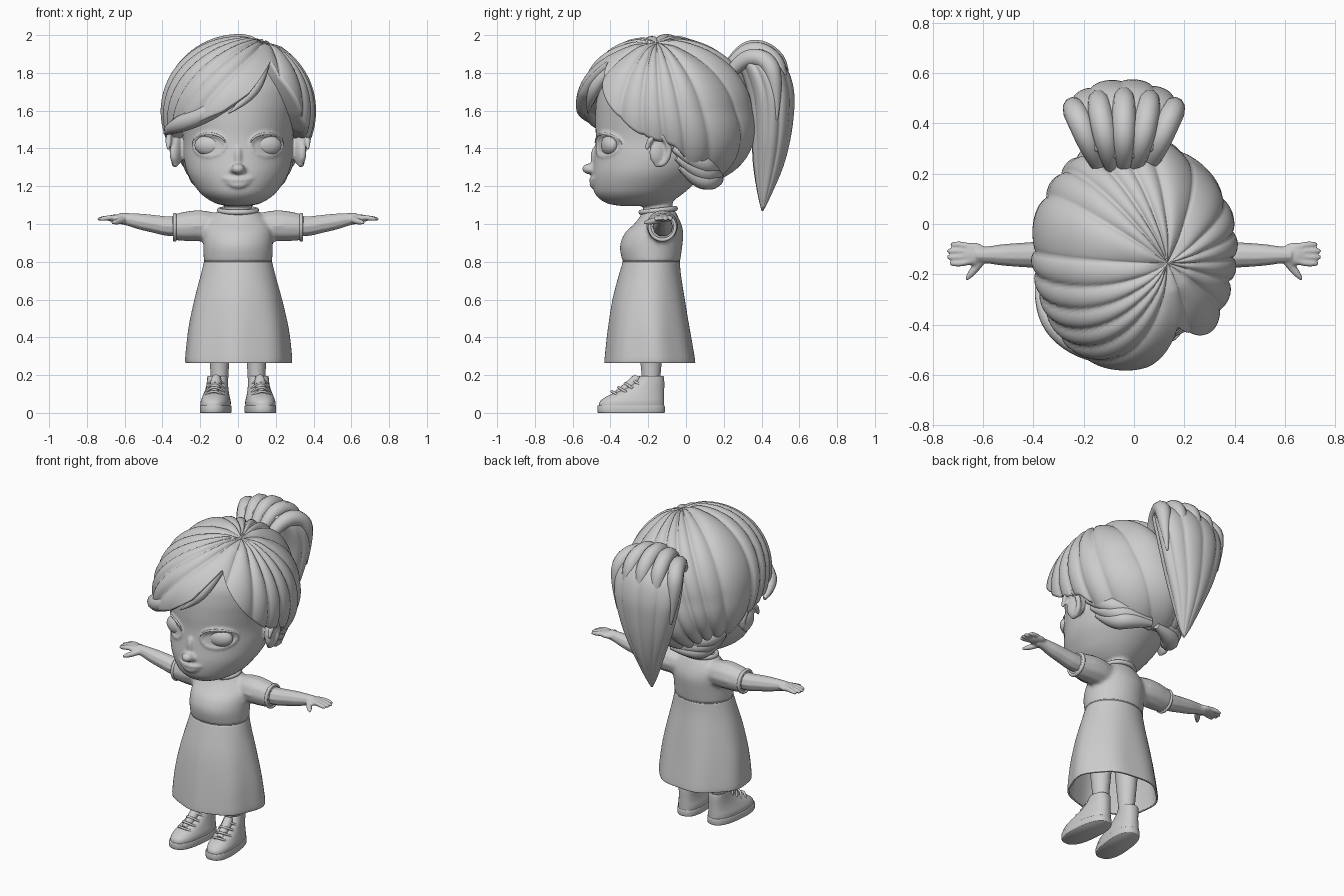
import bpy
from math import sin, cos, pi, sqrt, atan2, acos
from mathutils import Vector

if "Cube" in bpy.data.objects:
    bpy.data.objects.remove(bpy.data.objects["Cube"])

def mesh(name, verts, faces):
    me = bpy.data.meshes.new(name)
    me.from_pydata(verts, [], faces)
    me.shade_smooth()
    ob = bpy.data.objects.new(name, me)
    bpy.context.collection.objects.link(ob)
    return ob

def select(obs):
    bpy.ops.object.select_all(action='DESELECT')
    for ob in obs:
        ob.select_set(True)
    bpy.context.view_layer.objects.active = obs[0]

def blend(name, obs, voxel, smooth):
    """Fuse overlapping parts into one soft sculpted skin."""
    select(obs)
    bpy.ops.object.join()
    ob = bpy.context.object
    ob.name = name
    m = ob.modifiers.new("fuse", 'REMESH')
    m.mode, m.voxel_size, m.use_smooth_shade = 'VOXEL', voxel, True
    ob.modifiers.new("soften", 'SMOOTH').iterations = smooth

def catmull(rows, k):
    out = []
    for i in range(len(rows) - 1):
        a, b, c, d = (rows[max(0, min(len(rows) - 1, i + o))] for o in (-1, 0, 1, 2))
        out += [[q + .5 * t * (r - p + t * (2*p - 5*q + 4*r - s + t * (3*(q - r) + s - p)))
                 for p, q, r, s in zip(a, b, c, d)] for t in [j / k for j in range(k)]]
    return out + [list(rows[-1])]

def loft(name, rows, seg=40, mod=lambda a, z: 1, e=1, cx=0, caps=True, k=4):
    """Stack of horizontal rings; each row is z, half width, front y, back y."""
    rows, V, F = catmull(rows, k), [], []
    for z, rx, yf, yb in rows:
        for a in [2 * pi * j / seg for j in range(seg)]:
            c, s = (abs(v)**e * (1 if v > 0 else -1) * mod(a, z) for v in (cos(a), sin(a)))
            V.append((cx + rx * c, (yf + yb) / 2 + (yb - yf) / 2 * s, z))
    for i in range(len(rows) - 1):
        F += [(i*seg + j, i*seg + (j+1) % seg, (i+1)*seg + (j+1) % seg, (i+1)*seg + j) for j in range(seg)]
    if caps:
        F += [tuple(reversed(range(seg))), tuple(range((len(rows) - 1) * seg, len(rows) * seg))]
    return mesh(name, V, F)

def tube(name, pts, radii, closed=False):
    cu = bpy.data.curves.new(name, 'CURVE')
    cu.dimensions, cu.bevel_depth, cu.bevel_resolution, cu.use_fill_caps = '3D', 1, 3, True
    sp = cu.splines.new('NURBS')
    sp.points.add(len(pts) - 1)
    for p, co, r in zip(sp.points, pts, radii):
        p.co, p.radius = (*co, 1), r
    sp.order_u, sp.resolution_u, sp.use_endpoint_u, sp.use_cyclic_u = 3, 5, not closed, closed
    ob = bpy.data.objects.new(name, cu)
    bpy.context.collection.objects.link(ob)
    select([ob])
    bpy.ops.object.convert(target='MESH')
    bpy.context.object.data.shade_smooth()
    return bpy.context.object

def ball(name, loc, scale, rot=(0, 0, 0)):
    bpy.ops.mesh.primitive_uv_sphere_add(segments=28, ring_count=18, location=loc, rotation=rot)
    ob = bpy.context.object
    ob.name, ob.scale = name, scale
    ob.data.shade_smooth()
    return ob

def scallop(x):
    return abs(sin(x)) ** .6

# Head shape
FACE = [(1.095, .05, -.34, -.14), (1.11, .12, -.42, -.09), (1.15, .185, -.475, -.03), (1.2, .228, -.493, .03),
        (1.27, .268, -.497, .1), (1.35, .286, -.488, .16), (1.45, .29, -.478, .2), (1.55, .305, -.48, .22),
        (1.65, .32, -.475, .22), (1.75, .31, -.45, .19), (1.85, .23, -.37, .12), (1.9, .08, -.2, 0)]

def face(x, z, out=0):
    a, b = next((a, b) for a, b in zip(FACE, FACE[1:]) if a[0] <= z <= b[0])
    rx, yf, yb = (p + (z - a[0]) / (b[0] - a[0]) * (q - p) for p, q in zip(a[1:], b[1:]))
    return Vector((x, (yf + yb)/2 - (yb - yf)/2 * sqrt(max(0, 1 - (x/rx)**2)) - out, z))

# Nose, mouth, neck and bodice
xs = [i / 4 for i in range(-4, 5)]
ring = [2 * pi * i / 16 for i in range(16)]
head = [loft("head", FACE, 64), ball("nose_tip", (0, -.512, 1.292), (.036, .038, .028)),
        ball("nose_bridge", (0, -.474, 1.34), (.024, .03, .07), (.12, 0, 0)),
        tube("upper_lip", [face(x*.085, 1.232 + .012*x*x, .003) for x in xs], [.003 + .013*(1 - x*x) for x in xs]),
        tube("lower_lip", [face(x*.07, 1.205 + .022*x*x, .001) for x in xs], [.003 + .014*(1 - x*x) for x in xs]),
        loft("neck", [(1.0, .085, -.235, -.06), (1.1, .075, -.225, -.07), (1.22, .08, -.23, -.06)], 32)]
bodice = [loft("bodice", [(.795, .181, -.335, -.032), (.88, .184, -.35, -.02), (.95, .183, -.325, -.014),
                          (1.0, .17, -.275, -.025), (1.045, .135, -.24, -.045), (1.075, .095, -.235, -.06)])]

for s, side in ((1, "left"), (-1, "right")):
    # Eye, lid, lashes and ear
    ball(side + "_eye", face(s*.15, 1.417, -.03), (.082, .045, .056), (0, 0, s*.25))
    tube(side + "_lashes", [face(s*(.153 + .088*cos(a/2)), 1.42 + .058*sin(a/2), .01) for a in ring],
         [.002 + .005*sin(a/2) for a in ring])
    head += [tube("lid", [face(s*(.15 + .085*cos(a)), 1.417 + .06*sin(a), -.003) for a in ring],
                  [.01 + .006*max(0, sin(a)) for a in ring], True),
             ball("nostril", (s*.027, -.495, 1.285), (.018, .02, .016)),
             ball("ear", (s*.325, -.14, 1.385), (.03, .058, .078), (-.15, 0, s*.45)),
             tube("ear_rim", [(s*(.348 + .022*sin(a*.5)), -.148 + .06*cos(a), 1.39 + .08*sin(a))
                              for a in [-1.9 + i*.5 for i in range(11)]], [.012] + [.016]*9 + [.01])]
    # Sleeve and cuff
    bodice.append(tube("sleeve", [(s*x, -.125, z) for x, z in ((.05, .985), (.13, .985), (.21, .992), (.29, .986),
                                                              (.345, .982))], [.06, .08, .087, .08, .07]))
    tube(side + "_cuff", [(s*.335, -.125 + .068*cos(a), .983 + .068*sin(a)) for a in ring], [.01]*16, True)
    # Arm and hand
    arm = [tube("arm", [(s*x, -.123, z) for x, z in ((.25, .985), (.36, .985), (.44, 1.0), (.52, 1.013), (.58, 1.025),
                                                    (.63, 1.03))], [.055, .055, .049, .044, .034, .03]),
           ball("palm", (s*.64, -.12, 1.03), (.058, .046, .021)),
           tube("thumb", [(s*.605, -.14, 1.025), (s*.63, -.175, 1.015), (s*.65, -.2, 1.01), (s*.668, -.222, 1.007)],
                [.02, .017, .015, .006])]
    for i, tip in enumerate((.73, .743, .743, .733)):
        y = -.082 - .025*i
        arm.append(tube("finger", [(s*.64, -.095 - .016*i, 1.034), (s*.68, y, 1.034), (s*(tip - .01), y, 1.027),
                                   (s*tip, y, 1.024)], [.015, .0135, .012, .006]))
    blend(side + "_arm", arm, .0055, 2)
    # Leg and shoe, the shoe turned slightly outward
    loft(side + "_leg", [(.12, .045, -.235, -.14), (.2, .047, -.235, -.135), (.3, .054, -.245, -.125),
                         (.45, .065, -.26, -.11), (.6, .075, -.27, -.1)], 32, cx=s*.098)
    shoe = [loft(side + "_sole", [(0, .078, -.28, .07), (.006, .08, -.285, .073), (.034, .08, -.285, .073),
                                  (.04, .077, -.282, .07)], e=.8, k=2),
            loft(side + "_shoe", [(.03, .076, -.278, .07), (.06, .077, -.272, .07), (.09, .069, -.232, .07),
                                  (.125, .06, -.15, .07), (.165, .055, -.085, .07), (.195, .053, -.062, .066),
                                  (.19, .045, -.055, .055)], e=.85),
            tube(side + "_tongue", [(0, -.18, .1), (0, -.12, .135), (0, -.08, .175), (0, -.072, .195)],
                 [.02, .03, .03, .02])]
    for i in range(4):
        y, z, w = -.2 + .035*i, .1 + .021*i, .052 - .003*i
        shoe.append(tube(side + "_lace", [(w*q, y + .04*q*q - .012, z + .016 - .028*q*q) for q in (-1, -.6, 0, .6, 1)],
                         [.007]*5))
    for ob in shoe:
        ob.location, ob.rotation_euler = (s*.108, -.185, 0), (0, 0, s*.1)
blend("head", head, .0085, 3)
blend("bodice", bodice, .011, 6)

# Skirt with soft folds, waist seam and collar
skirt = loft("skirt", [(.265, .28, -.428, .05), (.3, .281, -.426, .046), (.45, .264, -.41, .02), (.6, .232, -.388, -.005),
                       (.72, .2, -.358, -.025), (.805, .179, -.333, -.034)], 80, caps=False,
             mod=lambda a, z: 1 + max(0, min(1, (.75 - z) / .35)) * (.02*sin(7*a + .6) + .01*sin(4*a)))
cloth = skirt.modifiers.new("cloth", 'SOLIDIFY')
cloth.thickness, cloth.offset = .01, -1
tube("waist_seam", [(.181*cos(a), -.1835 + .151*sin(a), .802) for a in ring], [.004]*16, True)
tube("collar", [(.1*cos(a), -.147 + .092*sin(a), 1.072 + .01*sin(a)) for a in ring], [.014]*16, True)

# Hair cap: locks fan out from the parting and stop at a hairline
CEN, RAD = Vector((0, -.12, 1.6)), Vector((.41, .47, .4))
POLE = Vector((.34, -.08, .94)).normalized()
E1 = Vector((0, 1, 0)).cross(POLE).normalized()
E2 = POLE.cross(E1)
LINE = [(.17, -.4, 1.86), (.24, -.42, 1.73), (.33, -.36, 1.58), (.38, -.25, 1.47), (.38, -.05, 1.4), (.33, .03, 1.29),
        (.2, .12, 1.2), (0, .15, 1.19), (-.2, .12, 1.2), (-.33, .03, 1.29), (-.38, -.07, 1.42), (-.39, -.25, 1.49),
        (-.34, -.4, 1.49), (-.22, -.48, 1.53), (-.08, -.53, 1.59), (.05, -.52, 1.68), (.13, -.45, 1.79)]
dirs = [Vector([(a - c) / r for a, c, r in zip(p, CEN, RAD)]).normalized() for p in LINE]
edge = sorted((atan2(d.dot(E2), d.dot(E1)), acos(d.dot(POLE))) for d in dirs)
edge = [(edge[-1][0] - 2*pi, edge[-1][1])] + edge + [(edge[0][0] + 2*pi, edge[0][1])]

def hairline(phi):
    (a, ta), (b, tb) = next((p, q) for p, q in zip(edge, edge[1:]) if p[0] <= phi <= q[0])
    return ta + (tb - ta) * (phi - a) / max(b - a, 1e-6)

N, M, LOCKS, V, F = 216, 34, 18, [], []
for i in range(M + 3):
    for phi in [-pi + 2 * pi * j / N for j in range(N)]:
        th = hairline(phi) * max(.002, min(1, i / M))
        sweep = .4 * th * max(0, sin((-phi - 1.3) / (pi - 1.3) * pi)) if phi < -1.3 else 0
        g = scallop((phi + .18*sin(3*phi) + sweep) * LOCKS / 2)
        d = POLE * cos(th) + (E1 * cos(phi) + E2 * sin(phi)) * sin(th)
        f = 1.005 + .01*sin(5*phi) - .05 * (1 - g) * min(1, th / .4) - .05 * max(0, 1 - th / .25)
        f = (f + .25 * max(0, d.y) * max(0, -d.z)) * (1, .93, .74)[max(0, i - M)]
        V.append(CEN + Vector([a * b * f for a, b in zip(d, RAD)]))
for i in range(M + 2):
    F += [(i*N + j, (i+1)*N + j, (i+1)*N + (j+1) % N, i*N + (j+1) % N) for j in range(N)]
mesh("hair", V, F + [tuple(range(N))])

# Loose fringe locks and gathered hair behind the ears
tube("fringe_lock", [(.15, -.36, 1.86), (.12, -.46, 1.77), (.05, -.51, 1.66), (-.05, -.52, 1.585)],
     [.02, .035, .028, .002])
tube("fringe_sweep", [(.1, -.45, 1.8), (-.05, -.52, 1.65), (-.22, -.49, 1.56), (-.36, -.37, 1.51), (-.385, -.25, 1.48)],
     [.015, .045, .05, .04, .01])
for s in (1, -1):
    for i in range(3):
        tube("nape_lock", [(s*(.3 - .02*i), -.07 + .02*i, 1.4 - .05*i), (s*(.27 - .03*i), .06, 1.33 - .045*i),
                           (s*.16, .15, 1.3 - .035*i), (s*.02, .18, 1.27 - .015*i)], [.015, .055, .055, .02])

# Ponytail: fluted body and locks fanning over the top
loft("ponytail", [(1.07, .006, .4, .41), (1.15, .045, .38, .45), (1.3, .105, .355, .515), (1.45, .165, .345, .555),
                  (1.6, .21, .335, .575), (1.7, .228, .32, .575), (1.8, .225, .29, .55), (1.87, .19, .26, .5),
                  (1.91, .13, .26, .44), (1.925, .04, .3, .37)], 120,
     lambda a, z: 1 - .09 * (1 - scallop(5*a + .8*z)), cx=-.04)
for x in (-.2, -.1, 0, .1, .2):
    h = .3 * x * x
    path = ((.5, .23, 1.84), (.65, .3, 1.93), (.9, .42, 1.93), (1.05, .525 - h*4, 1.82), (.95, .53 - h*4, 1.6))
    tube("ponytail_lock", [(x*q - .04, y, z - h*4) for q, y, z in path], [.03, .045, .05, .045, .005])
